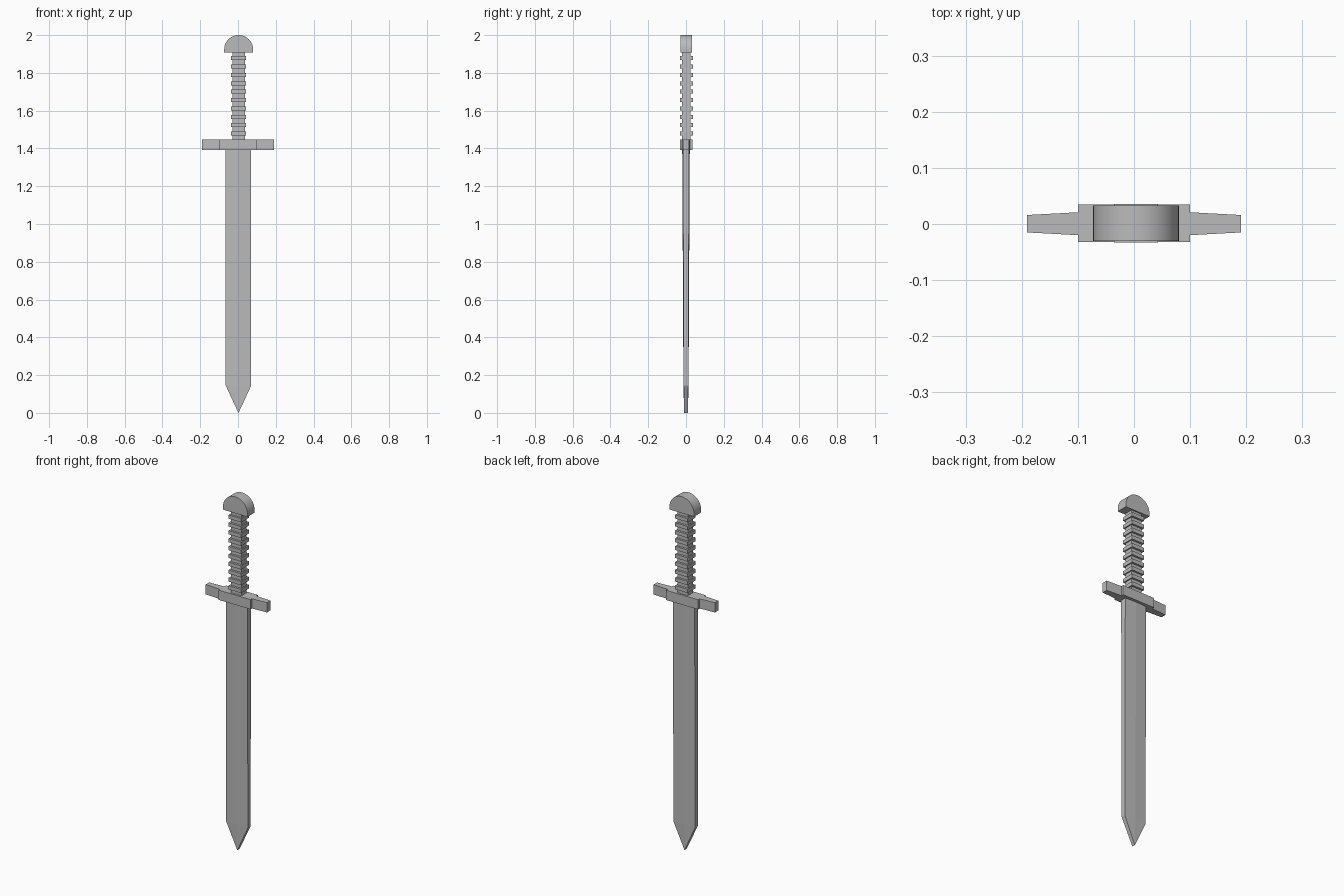
import bpy, bmesh, math
from mathutils import Vector

cube = bpy.data.objects.get("Cube")
if cube:
    bpy.data.objects.remove(cube, do_unlink=True)

steel = bpy.data.materials.new("grey_steel")
steel.use_nodes = True
GREY = (0.5, 0.5, 0.5, 1)
steel.diffuse_color = GREY
steel.node_tree.nodes["Principled BSDF"].inputs["Base Color"].default_value = GREY

CX, CY = 0.0035, 0.0015   # axis of the grip


def finish(name, bm):
    bmesh.ops.recalc_face_normals(bm, faces=bm.faces)
    mesh = bpy.data.meshes.new(name)
    bm.to_mesh(mesh)
    bm.free()
    mesh.materials.append(steel)
    obj = bpy.data.objects.new(name, mesh)
    bpy.context.collection.objects.link(obj)
    return obj


def box(name, center, size):
    bm = bmesh.new()
    bmesh.ops.create_cube(bm, size=1)
    for v in bm.verts:
        v.co = Vector(center) + v.co * Vector(size)
    return finish(name, bm)


def slab(name, outline, half):
    """Extrude an x-z outline to both sides of the grip axis in y."""
    bm = bmesh.new()
    face = bm.faces.new([bm.verts.new((x, CY - half, z)) for x, z in outline])
    new = bmesh.ops.extrude_face_region(bm, geom=[face])["geom"]
    for v in new:
        if isinstance(v, bmesh.types.BMVert):
            v.co.y = CY + half
    return finish(name, bm)


# Blade: six-sided section, slightly ridged, thinning to a chisel point
bm = bmesh.new()
TIP_X, HALF_W = 0.0025, 0.0675
loops = []
for z, width, ridge, edge in ((1.40, HALF_W, 0.020, 0.016),
                              (0.145, HALF_W, 0.0135, 0.012),
                              (0.0, 0.0005, 0.01, 0.0095)):
    section = ((-width, -edge), (0, -ridge), (width, -edge),
               (width, edge), (0, ridge), (-width, edge))
    loops.append([bm.verts.new((TIP_X + x, y, z)) for x, y in section])
for upper, lower in zip(loops, loops[1:]):
    for i in range(6):
        j = (i + 1) % 6
        bm.faces.new((upper[i], upper[j], lower[j], lower[i]))
bm.faces.new(loops[0])
bm.faces.new(loops[-1])
finish("blade", bm)

# Guard: central block with a tapered arm on each side
GUARD_Z, GUARD_H = 1.42, 0.055
box("guard_block", (0, CY, GUARD_Z), (0.2, 0.067, GUARD_H))
for side, label in ((1, "left"), (-1, "right")):
    bm = bmesh.new()
    bmesh.ops.create_cube(bm, size=1)
    for v in bm.verts:
        outer = v.co.x > 0
        half = 0.0155 if outer else 0.0205
        v.co = Vector((side * (0.191 if outer else 0.098),
                       0.0005 + math.copysign(half, v.co.y),
                       GUARD_Z + v.co.z * GUARD_H))
    finish("guard_arm_" + label, bm)

# Grip: square core with ten evenly spaced raised bands
box("grip_core", (CX, CY, 1.675), (0.066, 0.046, 0.47))
for i in range(10):
    box(f"grip_band_{i + 1}", (CX, CY, 1.479 + i * 0.0443), (0.079, 0.069, 0.021))

# Pommel: rounded arch with a flat underside
RADIUS, STEPS = 0.0765, 24
arch = [(CX + RADIUS * math.cos(math.pi * i / STEPS),
         2 - RADIUS + RADIUS * math.sin(math.pi * i / STEPS)) for i in range(STEPS + 1)]
arch += [(CX - RADIUS, 1.907), (CX + RADIUS, 1.907)]
pommel = slab("pommel", arch, 0.0315)
bpy.ops.object.select_all(action="DESELECT")
pommel.select_set(True)
bpy.context.view_layer.objects.active = pommel
bpy.ops.object.shade_smooth_by_angle(angle=math.radians(30))
